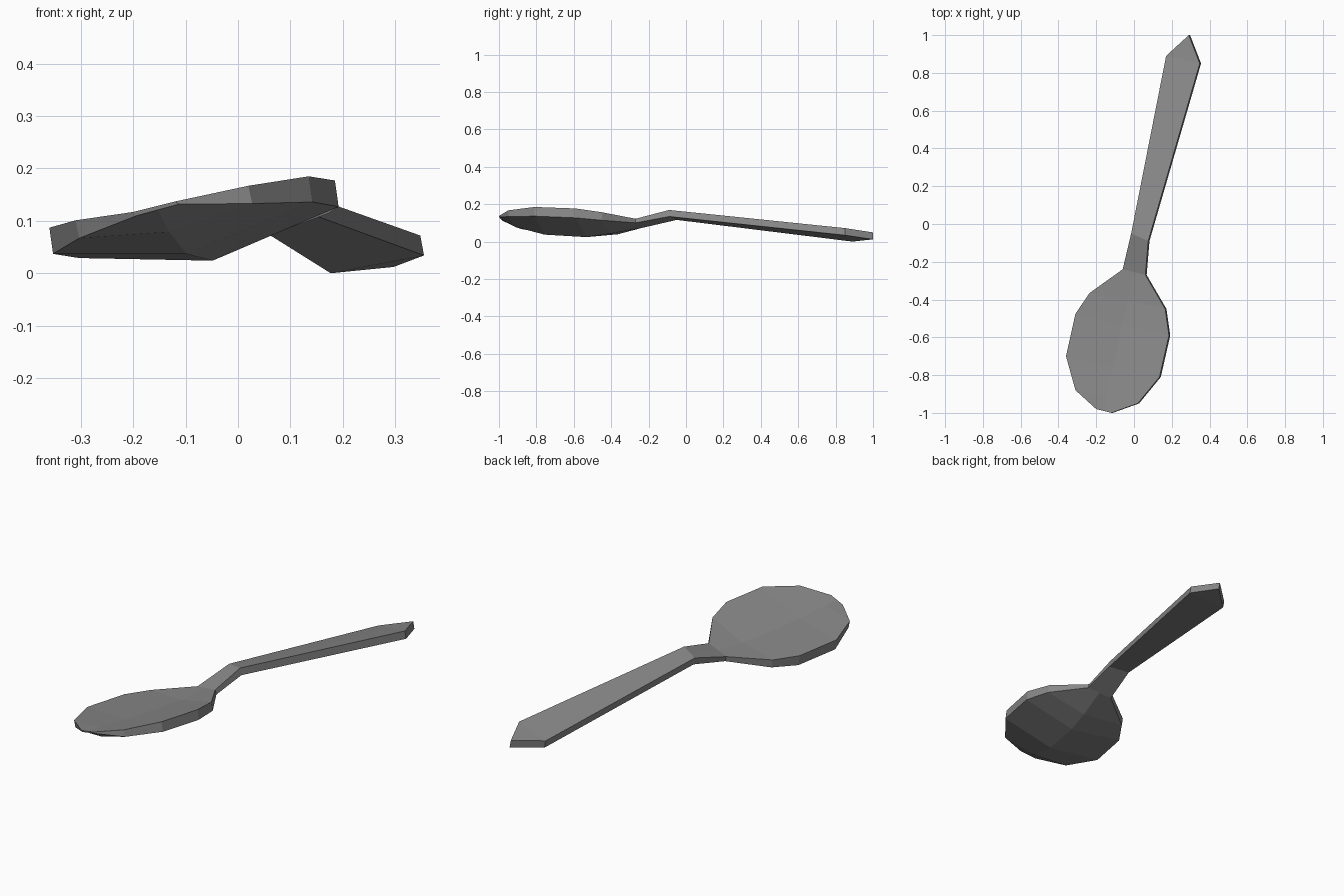
import bpy
import bmesh
from mathutils import Vector

cube = bpy.data.objects.get("Cube")
if cube:
    bpy.data.objects.remove(cube, do_unlink=True)

# Single dull metal colour
metal = bpy.data.materials.new("dull_grey_metal")
metal.use_nodes = True
colour = (0.25, 0.25, 0.25, 1.0)
metal.diffuse_color = colour
metal.node_tree.nodes["Principled BSDF"].inputs["Base Color"].default_value = colour

LEAN = 0.007  # sideways shift of the underside caused by the tilt


def section(left, right, left_wall, right_wall, dip=0.0, belly=None):
    """Six-point ring: upper left, middle, right, then lower right, middle, left."""
    a, b = Vector(left), Vector(right)
    a_low = a + Vector((LEAN, 0, -left_wall))
    b_low = b + Vector((LEAN, 0, -right_wall))
    top = (a + b) / 2 - Vector((0, 0, dip))
    low = (a_low + b_low) / 2
    if belly is not None:
        low.x += LEAN
        low.z = belly
    return [a, top, b, b_low, low, a_low]


def loft(name, sections, cap_start=False, cap_end=False):
    """Join consecutive rings with faces into one flat-shaded part."""
    bm = bmesh.new()
    rings = [[bm.verts.new(p) for p in ring] for ring in sections]
    for r, s in zip(rings, rings[1:]):
        for i in range(len(r)):
            j = (i + 1) % len(r)
            bm.faces.new((r[i], r[j], s[j], s[i]))
    if cap_start:
        bm.faces.new(rings[0][::-1])
    if cap_end:
        bm.faces.new(rings[-1])
    bmesh.ops.remove_doubles(bm, verts=bm.verts, dist=0.0005)
    bmesh.ops.recalc_face_normals(bm, faces=bm.faces)
    mesh = bpy.data.meshes.new(name)
    bm.to_mesh(mesh)
    bm.free()
    mesh.materials.append(metal)
    obj = bpy.data.objects.new(name, mesh)
    bpy.context.collection.objects.link(obj)
    return obj


# Neck ring shared by the bowl and the handle
neck = section((-0.06, -0.24, 0.1), (0.06, -0.27, 0.125), 0.025, 0.022)

# Bowl: from the thin front lip back to the neck
loft("bowl", [
    section((-0.2, -0.98, 0.12), (-0.12, -1.0, 0.14), 0.007, 0.005),
    section((-0.31, -0.88, 0.104), (0.02, -0.95, 0.17), 0.034, 0.034, 0.012, 0.082),
    section((-0.36, -0.7, 0.09), (0.135, -0.81, 0.188), 0.05, 0.049, 0.028, 0.04),
    section((-0.31, -0.475, 0.082), (0.185, -0.59, 0.18), 0.05, 0.05, 0.028, 0.027),
    section((-0.235, -0.365, 0.082), (0.165, -0.45, 0.16), 0.04, 0.043, 0.02, 0.045),
    neck,
], cap_start=True)

# Handle: rises from the neck, bends, then slopes down to a pointed end
tip = Vector((0.29, 1.0, 0.052))
loft("handle", [
    neck,
    section((-0.015, -0.05, 0.154), (0.075, -0.09, 0.172), 0.035, 0.035),
    section((0.17, 0.89, 0.04), (0.348, 0.85, 0.075), 0.037, 0.038),
    section(tip, tip, 0.037, 0.037),
])

# Rest the lowest point on the ground
parts = [bpy.data.objects[n] for n in ("bowl", "handle")]
lowest = min(v.co.z for o in parts for v in o.data.vertices)
for o in parts:
    for v in o.data.vertices:
        v.co.z -= lowest
